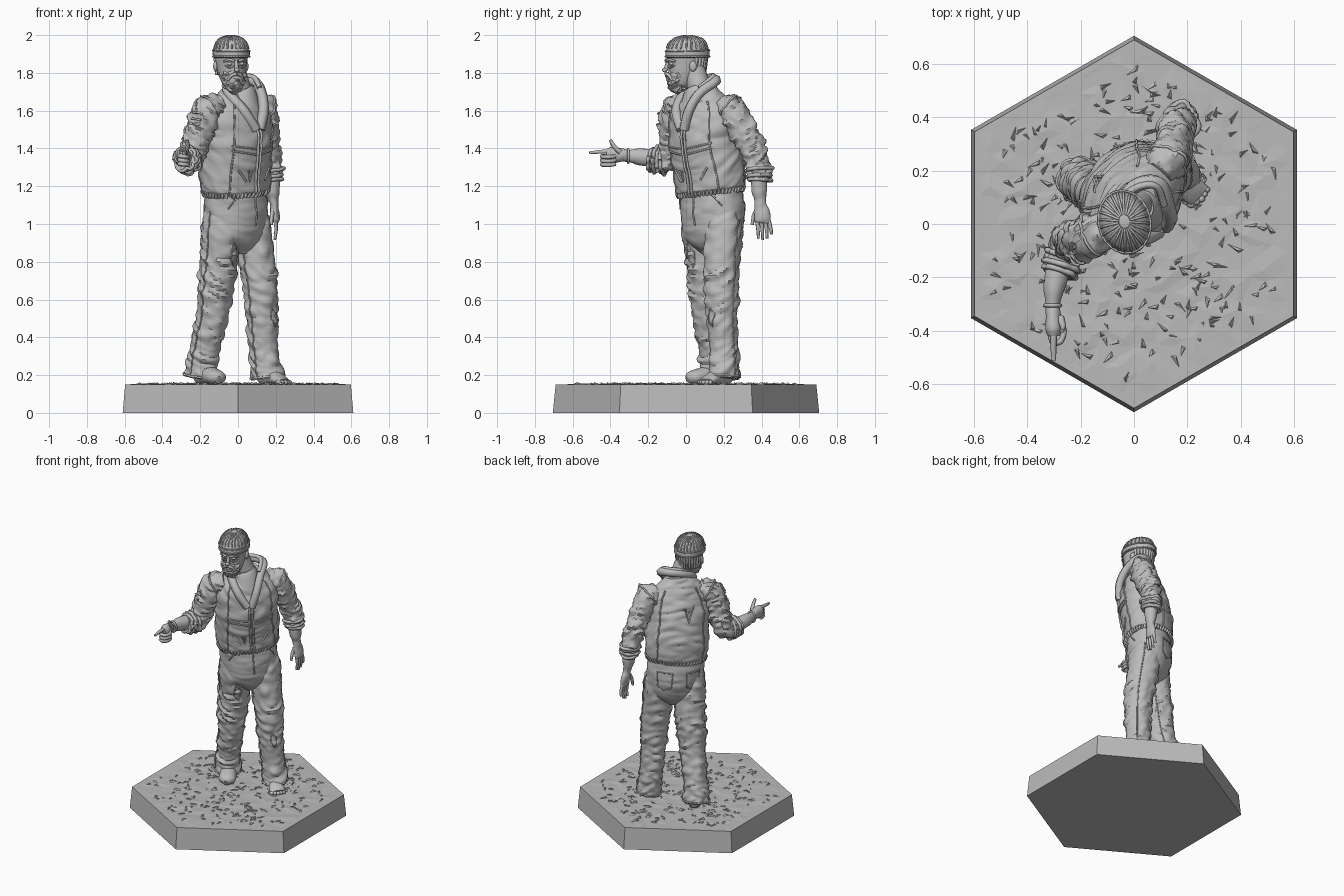
import bpy, bmesh, math, random
from math import sin, cos, pi, radians
from mathutils import Vector, noise

random.seed(4)
if "Cube" in bpy.data.objects:
    bpy.data.objects.remove(bpy.data.objects["Cube"])

grey = bpy.data.materials.new("plain grey")
grey.use_nodes = True
grey.diffuse_color = (0.5, 0.5, 0.5, 1)
grey.node_tree.nodes["Principled BSDF"].inputs["Base Color"].default_value = (0.5, 0.5, 0.5, 1)

YAW = radians(47)                       # the body is turned to its left
LEFT = Vector((cos(YAW), sin(YAW), 0))
FRONT, BACK = -pi / 2, pi / 2           # angles around upright lofts


def add(name, bm, smooth=True):
    bmesh.ops.recalc_face_normals(bm, faces=bm.faces)
    mesh = bpy.data.meshes.new(name)
    bm.to_mesh(mesh)
    bm.free()
    mesh.materials.append(grey)
    ob = bpy.data.objects.new(name, mesh)
    bpy.context.collection.objects.link(ob)
    if smooth:
        bpy.ops.object.select_all(action='DESELECT')
        ob.select_set(True)
        bpy.context.view_layer.objects.active = ob
        bpy.ops.object.shade_smooth_by_angle(angle=radians(38))
    return ob


def spline(pts, u):
    """Smooth interpolation through tuples of any length."""
    s = min(max(u, 0), 1) * (len(pts) - 1)
    i = min(int(s), len(pts) - 2)
    t = s - i
    a, b, c, d = (pts[min(max(j, 0), len(pts) - 1)] for j in range(i - 1, i + 3))
    return [0.5 * (2 * q + (r - p) * t + (2 * p - 5 * q + 4 * r - w) * t * t
                   + (3 * q - p - 3 * r + w) * t ** 3) for p, q, r, w in zip(a, b, c, d)]


def loft(name, pts, side=LEFT, rings=40, segs=36, fold=0.0, k=11):
    """Skin over (x, y, z, half width, half depth); returns its surface function."""
    def surf(u, ang, off=0.0):
        v = spline(pts, u)
        c = Vector(v[:3])
        t = (Vector(spline(pts, u + .01)[:3]) - Vector(spline(pts, u - .01)[:3])).normalized()
        s = (side - t * side.dot(t)).normalized()
        d = s * (cos(ang) * v[3]) + t.cross(s) * (sin(ang) * v[4])
        p = c + d
        if fold:
            q = Vector((p.x * k, p.y * k, (p.z * 2 + p.x - p.y) * k))
            off += fold * (abs(noise.noise(q)) * 2.4 - .6)
        return p + d.normalized() * off
    bm = bmesh.new()
    rows = [[bm.verts.new(surf(i / rings, 2 * pi * j / segs)) for j in range(segs)]
            for i in range(rings + 1)]
    for a, b in zip(rows, rows[1:]):
        for j in range(segs):
            bm.faces.new((a[j], a[j - 1], b[j - 1], b[j]))
    bm.faces.new(rows[0])
    bm.faces.new(rows[-1])
    add(name, bm)
    return surf


def strips(name, paths, r, taper=1.0):
    """Round cords along paths, thinning towards the end by taper."""
    cu = bpy.data.curves.new(name, 'CURVE')
    cu.dimensions = '3D'
    cu.bevel_depth, cu.bevel_resolution, cu.use_fill_caps = r, 1, True
    for path in paths:
        sp = cu.splines.new('POLY')
        sp.points.add(len(path) - 1)
        for i, (pt, p) in enumerate(zip(sp.points, path)):
            pt.co = (*p, 1)
            pt.radius = 1 + (taper - 1) * i / (len(path) - 1)
    cu.materials.append(grey)
    bpy.context.collection.objects.link(bpy.data.objects.new(name, cu))


def smooth(*pts, n=12):
    return [spline(pts, i / n) for i in range(n + 1)]


def trace(surf, *ua, off=.001, n=16):
    """Path over a surface through (u, angle) corners."""
    out = []
    for (u, a), (w, b) in zip(ua, ua[1:]):
        out += [surf(u + (w - u) * i / n, a + (b - a) * i / n, off) for i in range(n + 1)]
    return out


def ball(name, loc, radii):
    bm = bmesh.new()
    bmesh.ops.create_uvsphere(bm, u_segments=16, v_segments=10, radius=1)
    for v in bm.verts:
        v.co = Vector(loc) + Vector(a * b for a, b in zip(v.co, radii))
    add(name, bm)


# Hexagonal base with cracked ground
def hexagon(r, z):
    return [(r * sin(i * pi / 3), r * cos(i * pi / 3), z) for i in range(6)]

bm = bmesh.new()
for co in hexagon(.705, 0) + hexagon(.69, .15):
    bm.verts.new(co)
bmesh.ops.convex_hull(bm, input=bm.verts)
add("hex_base", bm, False)

bm = bmesh.new()
mid = bm.verts.new((0, 0, .152))
rim = [bm.verts.new(c) for c in hexagon(.665, .151)]
for i in range(6):
    bm.faces.new((mid, rim[i - 1], rim[i]))
bmesh.ops.subdivide_edges(bm, edges=bm.edges, cuts=11, use_grid_fill=True)
for v in bm.verts:
    if not v.is_boundary:
        v.co += Vector(random.uniform(-1, 1) * s for s in (.016, .016, .0035))
add("ground", bm, False)

bm = bmesh.new()
count = 0
while count < 260:
    x, y = random.uniform(-.53, .53), random.uniform(-.6, .6)
    if abs(y) + abs(x) * .577 > .61:
        continue
    count += 1
    a, size = random.uniform(0, 2 * pi), random.uniform(.02, .05)
    d, w = Vector((cos(a), sin(a), 0)), Vector((-sin(a), cos(a), 0))
    c = Vector((x, y, .149))
    base = [bm.verts.new(c + o) for o in (d * size, w * .012 - d * .01, -w * .008 - d * size * .5)]
    top = bm.verts.new(c + w * .006 + Vector((0, 0, random.uniform(.007, .014))))
    for i in range(3):
        bm.faces.new((base[i - 1], base[i], top))
add("ground_shards", bm, False)

# Trousers
pelvis = loft("trouser_seat", [(0, .14, .84, .06, .05), (0, .14, .92, .165, .12), (-.01, .14, 1.05, .187, .147),
                               (-.015, .135, 1.18, .185, .14)], fold=.006)
legs = {
    "right": [(-.197, .165, .19, .085, .09), (-.19, .155, .26, .082, .088), (-.175, .145, .35, .078, .085),
              (-.14, .12, .5, .083, .088), (-.118, .108, .65, .092, .095), (-.1, .1, .8, .098, .102),
              (-.09, .075, 1.0, .095, .11), (-.08, .085, 1.1, .07, .09)],
    "left": [(.155, .2, .18, .084, .088), (.146, .2, .26, .078, .083), (.135, .2, .35, .076, .082),
             (.127, .19, .5, .082, .086), (.118, .188, .65, .091, .093), (.1, .19, .8, .095, .1),
             (.07, .2, 1.0, .097, .108), (.06, .19, 1.1, .07, .09)]}
for part, pts in legs.items():
    leg = loft(part + "_trouser_leg", pts, rings=80, segs=44, fold=.011)
    strips(part + "_leg_seams", [trace(leg, (.01, a), (.95, a), n=60) for a in (0, pi)], .004)
    strips(part + "_leg_hem", [trace(leg, (.03, 0), (.03, 2 * pi), n=40)], .006)
    u = .43 if part == "left" else .74
    strips(part + "_leg_tear", [trace(leg, (u, FRONT - .25), (u + .05, FRONT - .1), (u + .02, FRONT + .3),
                                      (u - .04, FRONT + .1), (u, FRONT - .25), n=5)], .004)
for sgn in (-1, 1):
    b = BACK + sgn * .55
    strips("back_pocket", [trace(pelvis, (.8, b - .3), (.8, b + .3), (.58, b + .27), (.52, b),
                                 (.58, b - .27), (.8, b - .3), n=6)], .004)
    strips("front_pocket", [trace(pelvis, (.95, FRONT + sgn * .5), (.75, FRONT + sgn * .95))], .004)
strips("trouser_fly", [trace(pelvis, (.95, FRONT), (.5, FRONT))], .005)

# Shoe and bare foot
loft("right_shoe", [(-.215, .215, .19, .025, .03), (-.2, .19, .2, .045, .052), (-.165, .13, .2, .05, .052),
                    (-.13, .07, .192, .056, .044), (-.11, .03, .185, .052, .036), (-.1, .008, .175, .022, .02)],
     Vector((.87, .5, 0)), 24, 24)
loft("left_foot", [(.11, .24, .185, .02, .03), (.125, .225, .195, .036, .046), (.17, .18, .195, .04, .048),
                   (.215, .13, .178, .05, .03), (.245, .105, .165, .048, .016)], Vector((.7, .7, 0)), 24, 24)
for i in range(5):
    s = (i - 2) * .02
    ball("toe", (.252 + s * .75 - abs(s) * .2, .095 + s * .65 + abs(s) * .2, .162),
         (.017 - i * .0015, .017 - i * .0015, .012))

# Jacket body
jacket = loft("jacket", [(-.015, .135, 1.155, .188, .143), (-.015, .13, 1.2, .205, .158), (-.015, .12, 1.3, .21, .165),
                         (-.005, .1, 1.42, .206, .165), (0, .09, 1.52, .208, .15), (0, .09, 1.6, .195, .127),
                         (0, .09, 1.66, .155, .1), (.01, .085, 1.72, .08, .075)], rings=80, segs=64, fold=.009, k=8)
strips("hem_ribs", [trace(jacket, (.0, a), (.1, a + .03), off=.003, n=3)
                    for a in (2 * pi * i / 52 for i in range(52))], .008)
strips("zipper", [trace(jacket, (.08, FRONT + o), (.6, FRONT + o), off=.004, n=40) for o in (-.05, .05)], .007)
for sgn in (-1, 1):
    strips("jacket_panel_seam", [trace(jacket, (.1, a + sgn * .85), (.85, a + sgn * .7), n=40)
                                 for a in (FRONT, BACK)], .005)
    strips("chest_seam", [trace(jacket, (u, FRONT + sgn * .1), (u + .02, FRONT + sgn * .85)) for u in (.4, .43)], .005)
    strips("pocket_welt", [trace(jacket, (.2, FRONT + sgn * .35), (.3, FRONT + sgn * .6))], .006)
strips("back_tear", [trace(jacket, (.62, BACK + .05), (.45, BACK + .2), (.64, BACK + .4), (.56, BACK + .2),
                           (.62, BACK + .05), n=6)], .005)
strips("front_tear", [trace(jacket, (.3, FRONT - .3), (.2, FRONT - .25), (.29, FRONT - .2), n=6)], .005)
strips("collar", [smooth((.095, -.025, 1.5), (.03, -.05, 1.6), (-.055, 0, 1.7), (-.045, .09, 1.75), (.02, .15, 1.765),
                         (.095, .15, 1.75), (.125, .07, 1.69), (.135, .015, 1.6), (.115, -.01, 1.5), n=48)], .028)
strips("collar_edge", [smooth((-.05, .02, 1.73), (-.035, .1, 1.775), (.02, .14, 1.785), (.085, .14, 1.775),
                              (.115, .07, 1.72), n=24)], .014)

# Sleeves with rolled cuffs
SIDE = Vector((1, .2, 0))
r_sleeve = loft("right_sleeve", [(-.09, -.01, 1.63, .06, .06), (-.16, -.045, 1.6, .08, .08), (-.2, -.065, 1.5, .078, .08),
                                 (-.23, -.07, 1.4, .072, .075), (-.255, -.1, 1.345, .068, .07),
                                 (-.275, -.16, 1.345, .066, .066), (-.285, -.19, 1.35, .052, .052)],
                SIDE, 60, fold=.015, k=14)
l_sleeve = loft("left_sleeve", [(.09, .19, 1.63, .06, .06), (.13, .245, 1.595, .08, .082), (.15, .3, 1.49, .073, .078),
                                (.16, .35, 1.4, .066, .072), (.17, .38, 1.31, .062, .066), (.178, .385, 1.25, .062, .062),
                                (.18, .385, 1.225, .05, .05)], SIDE, 60, fold=.015, k=14)
for name, sleeve in (("right", r_sleeve), ("left", l_sleeve)):
    strips(name + "_cuff_rolls", [trace(sleeve, (u, 0), (u, 2 * pi), n=32) for u in (.72, .82, .92)], .011)
    strips(name + "_armhole", [trace(sleeve, (.14, 0), (.14, 2 * pi), n=32)], .006)
out = max((i * pi / 18 for i in range(36)), key=lambda a: r_sleeve(.27, a).dot(Vector((-.7, -.7, 0))))
strips("sleeve_patch", [trace(r_sleeve, (u, out - .4), (u, out + .4), off=.003, n=8) for u in (.24, .28, .32)], .006)

# Right forearm and pointing hand
loft("right_forearm", [(-.28, -.15, 1.345, .048, .048), (-.297, -.23, 1.355, .042, .045), (-.305, -.3, 1.36, .028, .033),
                       (-.303, -.34, 1.365, .028, .036), (-.3, -.39, 1.365, .032, .044), (-.3, -.42, 1.365, .022, .034)],
     Vector((1, 0, 0)), 24, 20, .003)
strips("right_index", [[(-.3, -.4, 1.385), (-.302, -.46, 1.382), (-.3, -.512, 1.377)]], .014, .6)
strips("right_thumb", [[(-.275, -.35, 1.38), (-.265, -.385, 1.415), (-.27, -.4, 1.445)]], .014, .65)
strips("right_curled_fingers", [smooth((-.31, -.4, z), (-.305, -.44, z), (-.275, -.44, z - .004), (-.262, -.4, z - .005),
                                       (-.275, -.375, z)) for z in (1.36, 1.338, 1.318)], .013, .8)
strips("wristband", [[(-.305 + .03 * cos(a), -.305, 1.36 + .036 * sin(a)) for a in
                      (i * pi / 10 for i in range(21))]], .007)

# Left forearm and hanging hand
loft("left_forearm", [(.178, .385, 1.25, .042, .042), (.183, .388, 1.18, .038, .042), (.19, .392, 1.12, .024, .029),
                      (.195, .4, 1.07, .022, .04), (.2, .406, 1.02, .017, .042), (.2, .406, 1.005, .01, .036)],
     Vector((1, 0, 0)), 24, 20, .003)
strips("left_fingers", [smooth((.198, .376 + i * .02, 1.025), (.202, .381 + i * .023, .97),
                               (.195, .383 + i * .023, .915 + .008 * (i - 1) ** 2)) for i in range(4)], .012, .6)
strips("left_thumb", [[(.185, .378, 1.08), (.178, .358, 1.04), (.176, .35, .995)]], .014, .6)

# Head
HY = radians(14)
HS, HF = Vector((cos(HY), sin(HY), 0)), Vector((sin(HY), -cos(HY), 0))


def head(s, f, z):
    return Vector((-.035, .005, 1.85)) + HS * s + HF * f + Vector((0, 0, z))


def rings(*rows):
    return [(*head(0, f, z), w, d) for f, z, w, d in rows]

loft("neck", [(.03, .09, 1.6, .075, .07), (.01, .075, 1.7, .062, .062), (-.02, .04, 1.82, .06, .06)], HS, 16, 24)
loft("shirt_neckline", [(.03, .06, 1.6, .1, .09), (.02, .065, 1.69, .075, .075), (.015, .065, 1.71, .062, .062)], LEFT, 16, 28)
loft("face", rings((.055, -.135, .03, .03), (.045, -.11, .052, .055), (.022, -.06, .07, .083), (.006, -.01, .08, .1),
                   (0, .04, .085, .107), (0, .09, .07, .09)), HS, 30, 32)
loft("beard", rings((.075, -.152, .018, .02), (.064, -.13, .045, .045), (.054, -.1, .058, .058),
                    (.045, -.07, .064, .062), (.03, -.045, .066, .06)), HS, 30, 32, .012, 30)
beanie = loft("beanie", rings((-.003, .03, .088, .111), (-.003, .04, .096, .118), (-.003, .065, .096, .117),
                              (-.003, .075, .09, .111), (-.005, .108, .079, .098), (-.005, .134, .054, .068),
                              (-.005, .147, .012, .015)), HS, 30, 40)
strips("beanie_ribs", [trace(beanie, (.5, a), (.96, a), n=8) for a in (i * pi / 12 for i in range(24))], .005)
strips("beanie_band", [trace(beanie, (u, 0), (u, 2 * pi), n=40) for u in (.13, .36)], .005)
ball("nose_tip", head(0, .122, -.035), (.014, .014, .012))
strips("nose_bridge", [[head(0, .116, -.034), head(0, .104, .015)]], .013, .6)
for s in (-1, 1):
    ball("eye", head(s * .033, .092, -.002), (.014, .011, .009))
    strips("brow", [smooth(head(s * .012, .11, .012), head(s * .035, .105, .02), head(s * .062, .08, .01))], .009, .6)
    strips("eye_bag", [smooth(head(s * .015, .104, -.012), head(s * .035, .1, -.022), head(s * .055, .08, -.01))], .006, .6)
    strips("moustache", [smooth(head(0, .112, -.055), head(s * .025, .104, -.064), head(s * .042, .09, -.09))], .012, .6)
    ball("ear", head(s * .084, -.012, -.015), (.012, .02, .028))
strips("nape_hair", [[head(.084 * sin(a), -.105 * cos(a), .035), head(.078 * sin(a), -.096 * cos(a), -.06)]
                     for a in (radians(i * 12) for i in range(-6, 7))], .011, .6)
